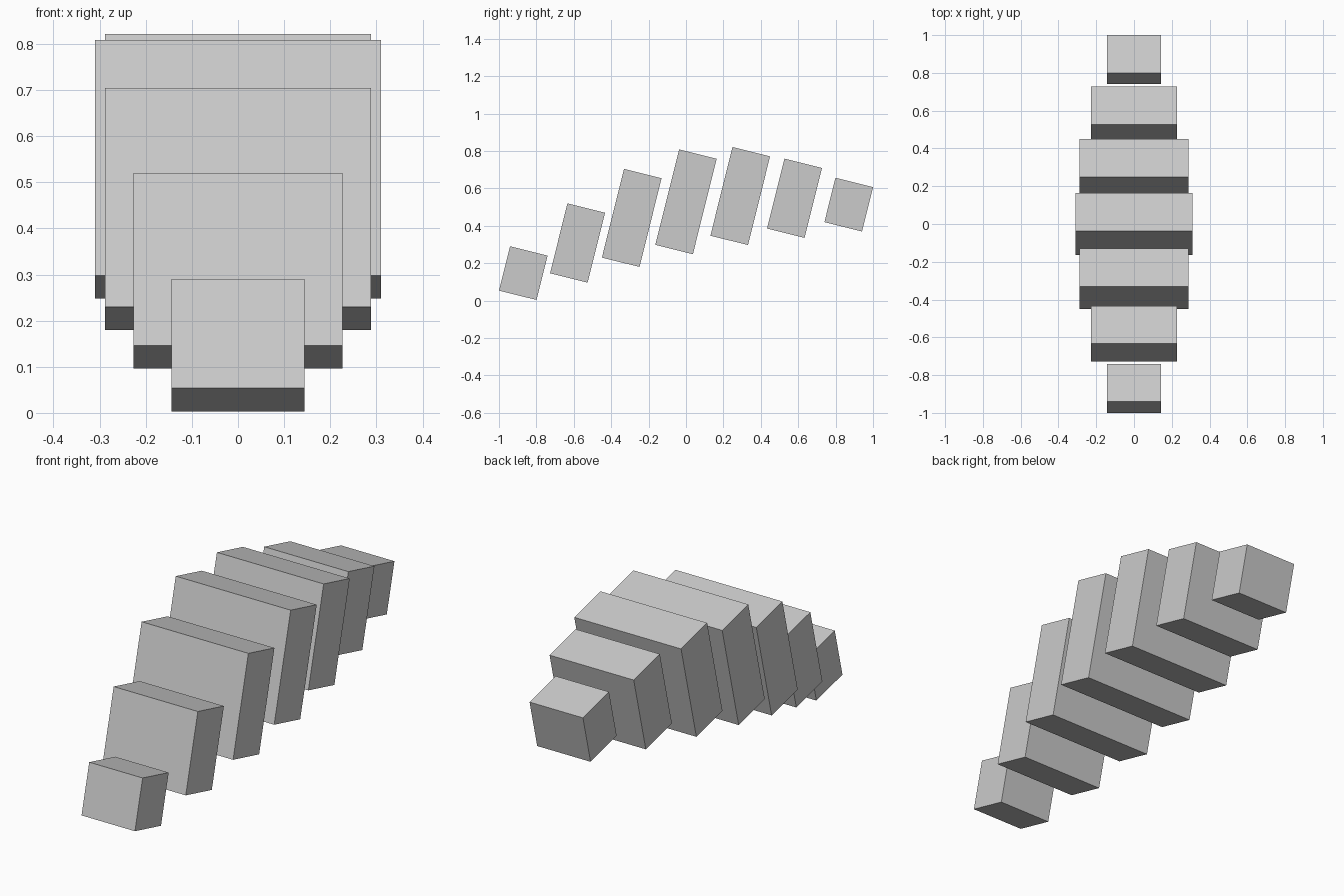
import bpy
from math import radians

default = bpy.data.objects.get("Cube")
if default:
    bpy.data.objects.remove(default, do_unlink=True)

# Single matte grey
grey = bpy.data.materials.new("light_grey")
grey.use_nodes = True
colour = (0.6, 0.6, 0.6, 1.0)
grey.diffuse_color = colour
grey.node_tree.nodes["Principled BSDF"].inputs["Base Color"].default_value = colour

TILT = radians(-14)      # every block leans towards the back
THICKNESS = 0.207
SPACING = 0.29
WIDTHS = [0.288, 0.454, 0.576, 0.62, 0.576, 0.454, 0.288]
HEIGHTS = [0.147, 0.308, 0.442, 0.528, 0.559, 0.547, 0.513]

# Row of leaning blocks along an arch, widest in the middle
for i, (width, z) in enumerate(zip(WIDTHS, HEIGHTS)):
    bpy.ops.mesh.primitive_cube_add(size=1, location=(0, (i - 3) * SPACING, z),
                                    rotation=(TILT, 0, 0))
    block = bpy.context.object
    block.name = f"arch_block_{i + 1}"
    block.scale = (width, THICKNESS, width * 0.848)
    block.data.materials.append(grey)
